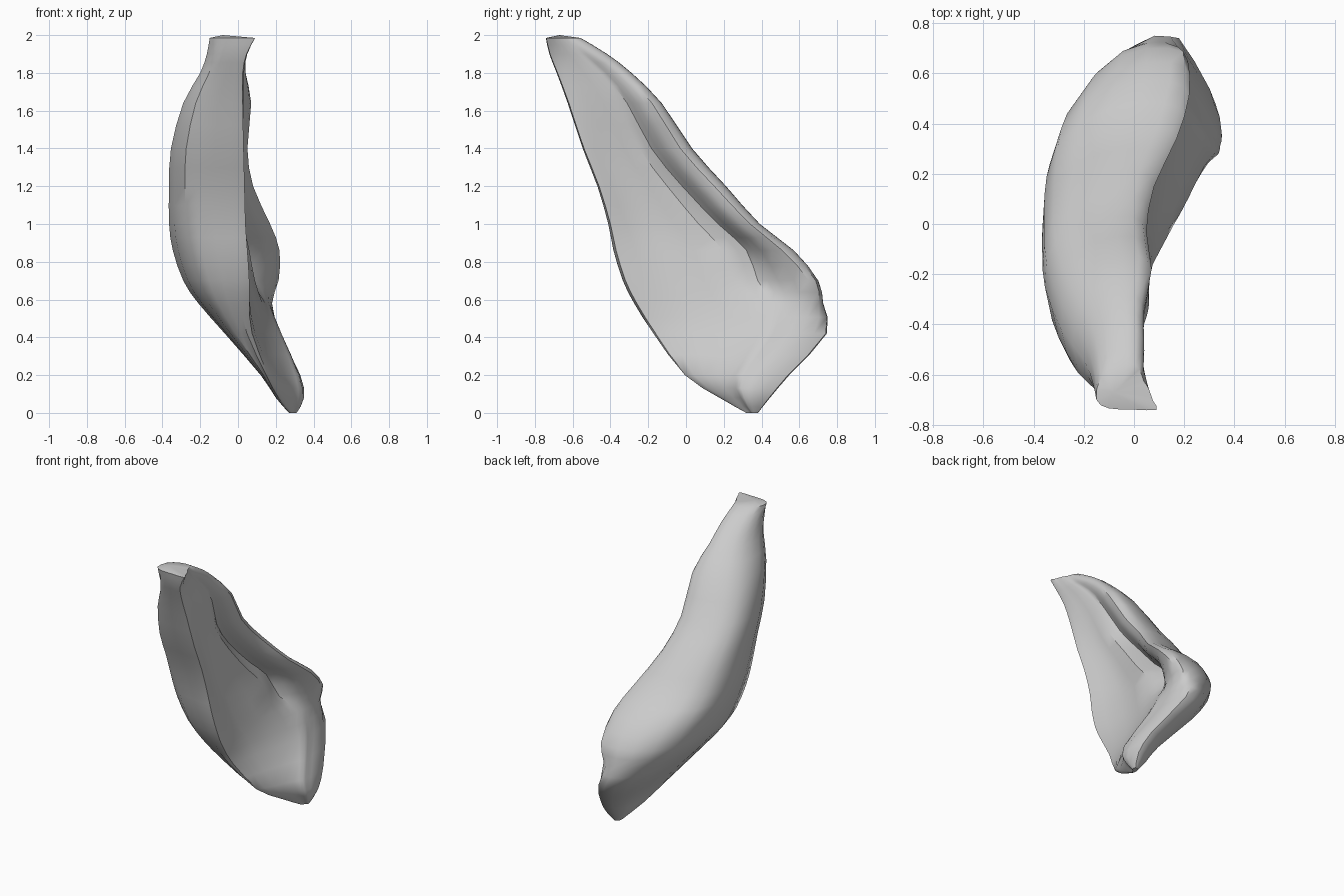
import bpy, bmesh
from mathutils import Vector

if "Cube" in bpy.data.objects:
    bpy.data.objects.remove(bpy.data.objects["Cube"])

# Horizontal stations from tip to foot:
# z, front edge x y, left belly x y, rolled ridge x y, back y, groove x, inner bulge x
STATIONS = [
    (1.985, .09, -.74, -.15, -.70, .03, -.60, -.56, .05, .06),
    (1.90, .045, -.72, -.165, -.63, .04, -.48, -.42, .035, .04),
    (1.80, .025, -.68, -.20, -.54, .04, -.34, -.29, .02, .03),
    (1.64, .025, -.62, -.29, -.42, .07, -.18, -.13, .01, .02),
    (1.40, .03, -.54, -.355, -.25, .05, -.03, .03, -.04, .00),
    (1.20, .035, -.46, -.365, -.13, .08, .15, .21, -.06, .00),
    (1.00, .04, -.40, -.365, -.02, .17, .34, .39, -.03, .03),
    (0.86, .05, -.37, -.345, .07, .22, .51, .57, .00, .06),
    (0.70, .06, -.32, -.29, .10, .215, .65, .70, .06, .09),
    (0.58, .06, -.26, -.21, .12, .18, .66, .725, .155, .13),
    (0.42, .075, -.16, -.07, .17, .22, .60, .74, .23, .19),
    (0.20, .16, .00, .12, .20, .33, .40, .54, .32, .28),
    (0.08, .22, .18, .20, .28, .35, .35, .44, .335, .30),
    (0.00, .28, .32, .27, .34, .31, .36, .38, .305, .297),
]


def ring(s):
    """Cross-section: front strip, belly, back, rolled ridge, groove, bulge, hollow."""
    z, fx, fy, lx, ly, rx, ry, by, gx, mx = s
    depth = .17 + .5 * max(0, .2 - abs(z - .7))
    gy = ry - min(depth, .3 * (ry - fy))
    hollow = .06 * max(0, 1 - abs(z - .95) / .75)
    w = rx - lx
    pts = [
        (fx, fy),
        (lx + .60 * (fx - lx), fy + .02 * (ly - fy)),
        (lx + .21 * (fx - lx), fy + .14 * (ly - fy)),
        (lx, ly),
        (lx + .10 * w, ly + .63 * (by - ly)),
        (lx + .47 * w, by - .05 * (by - ly)),
        (rx - .14 * w, by),
        (rx, ry),
        (rx + .42 * (gx - rx), ry + .60 * (gy - ry)),
        (gx, gy),
        (mx, gy + .18 * (fy - gy)),
        (mx + .55 * (fx - mx) - hollow, gy + .65 * (fy - gy)),
    ]
    return [Vector((x, y, z)) for x, y in pts]


def midpoint(a, b, c, d):
    """Smooth point halfway between b and c."""
    return (b + c) * .5625 - (a + d) * .0625


def refine(rows):
    """Add one smooth row between every pair of rows."""
    out = []
    for i in range(len(rows) - 1):
        a, b, c = rows[max(i - 1, 0)], rows[i], rows[i + 1]
        d = rows[min(i + 2, len(rows) - 1)]
        out += [b, [midpoint(*p) for p in zip(a, b, c, d)]]
    return out + [rows[-1]]


def refine_ring(r):
    """Add one smooth point between neighbours of a closed ring."""
    n, out = len(r), []
    for i in range(n):
        out += [r[i], midpoint(r[i - 1], r[i], r[(i + 1) % n], r[(i + 2) % n])]
    return out


# Curved body lofted through the stations
rows = refine([refine_ring(ring(s)) for s in STATIONS])
bm = bmesh.new()
grid = [[bm.verts.new(p) for p in r] for r in rows]
n = len(grid[0])
for a, b in zip(grid, grid[1:]):
    for i in range(n):
        j = (i + 1) % n
        bm.faces.new((a[i], a[j], b[j], b[i]))

# Low crown on the tip and a closed foot
crown = bm.verts.new((-.08, -.67, 2.0))
for i in range(n):
    bm.faces.new((crown, grid[0][(i + 1) % n], grid[0][i]))
bm.faces.new(grid[-1])
bmesh.ops.recalc_face_normals(bm, faces=bm.faces)

mesh = bpy.data.meshes.new("curved_shell")
bm.to_mesh(mesh)
bm.free()
body = bpy.data.objects.new("curved_shell", mesh)
bpy.context.collection.objects.link(body)

grey = bpy.data.materials.new("light_grey")
grey.diffuse_color = (.6, .6, .6, 1)
grey.use_nodes = True
grey.node_tree.nodes["Principled BSDF"].inputs["Base Color"].default_value = grey.diffuse_color
mesh.materials.append(grey)

bpy.context.view_layer.objects.active = body
body.select_set(True)
bpy.ops.object.shade_smooth_by_angle(angle=.7)
